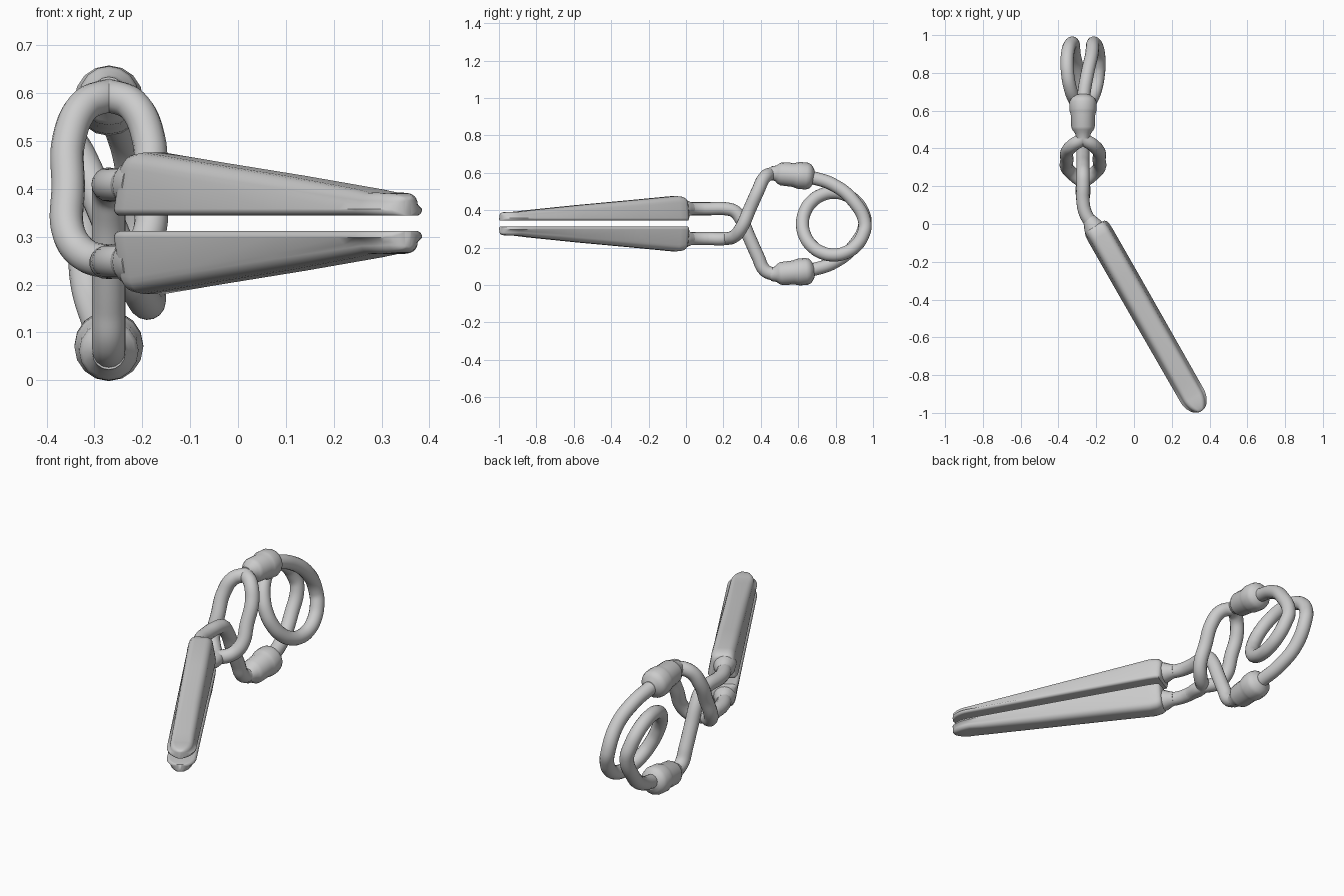
import bpy, bmesh, math
from mathutils import Vector

if "Cube" in bpy.data.objects:
    bpy.data.objects.remove(bpy.data.objects["Cube"])

H = 0.656      # total height, mirror z -> H - z
CX = -0.27     # x of the wire plane
R = 0.035      # wire radius


def flip(pts):
    return [(x, y, H - z) for x, y, z in pts]


def smooth(ob, angle=40):
    bpy.ops.object.select_all(action='DESELECT')
    ob.select_set(True)
    bpy.context.view_layer.objects.active = ob
    bpy.ops.object.shade_smooth_by_angle(angle=math.radians(angle))


def tube(name, pts, radii=None, curved=True):
    """Round wire through points, optional radius per point."""
    cu = bpy.data.curves.new(name, 'CURVE')
    cu.dimensions = '3D'
    cu.bevel_depth = 1.0
    cu.bevel_resolution = 6
    cu.resolution_u = 8
    cu.use_fill_caps = True
    radii = radii or [R] * len(pts)
    sp = cu.splines.new('BEZIER' if curved else 'POLY')
    if curved:
        sp.bezier_points.add(len(pts) - 1)
        for b, p, r in zip(sp.bezier_points, pts, radii):
            b.co, b.radius = p, r
            b.handle_left_type = b.handle_right_type = 'AUTO'
    else:
        sp.points.add(len(pts) - 1)
        for b, p, r in zip(sp.points, pts, radii):
            b.co, b.radius = (*p, 1), r
    ob = bpy.data.objects.new(name, cu)
    bpy.context.collection.objects.link(ob)
    bpy.ops.object.select_all(action='DESELECT')
    ob.select_set(True)
    bpy.context.view_layer.objects.active = ob
    bpy.ops.object.convert(target='MESH')
    smooth(bpy.context.view_layer.objects.active, 50)


def section(w, h):
    """Rounded trapezoid: flat below, narrower rounded top."""
    top, out = 0.8 * w, []
    rb, rt = min(0.014, h * .3, w * .4), min(0.035, h * .5, w * .5)
    corners = [(w - rb, rb, rb, -90), (top - rt, h - rt, rt, 0),
               (-top + rt, h - rt, rt, 90), (-w + rb, rb, rb, 180)]
    for cx, cz, r, a0 in corners:
        for i in range(6):
            a = math.radians(a0 + 18 * i)
            out.append((cx + r * math.cos(a), cz + r * math.sin(a)))
    return out


def jaw(name, mirrored):
    base, u = Vector((-0.2, -0.02, 0)), Vector((0.496, -0.868, 0))
    v = Vector((0.868, 0.496, 0))
    rows = [(-.012, .055, .104), (-.004, .066, .12), (.012, .071, .128),
            (.05, .073, .132), (.3, .073, .111), (.65, .072, .083), (.95, .071, .056)]
    # rounded tip
    for i in range(0, 9):
        a = math.radians(i * 10.5)
        rows.append((1.02 + .1 * math.sin(a), .07 * math.cos(a) + .001, .048 - .014 * (i / 8) ** 3))
    bm = bmesh.new()
    rings = []
    for k, (s, w, h) in enumerate(rows):
        inset = .008 if k == 0 else 0
        ring = []
        for a, z in section(w, h):
            z = .344 + inset + z
            p = base + u * s + v * a
            ring.append(bm.verts.new((p.x, p.y, H - z if mirrored else z)))
        rings.append(ring)
    for a, b in zip(rings, rings[1:]):
        for i in range(len(a)):
            j = (i + 1) % len(a)
            bm.faces.new((a[i], a[j], b[j], b[i]))
    bm.faces.new(rings[0])
    bm.faces.new(rings[-1])
    bmesh.ops.recalc_face_normals(bm, faces=bm.faces)
    me = bpy.data.meshes.new(name)
    bm.to_mesh(me)
    bm.free()
    ob = bpy.data.objects.new(name, me)
    bpy.context.collection.objects.link(ob)
    smooth(ob, 45)


# jaws
jaw("upper_jaw", False)
jaw("lower_jaw", True)

# coil spring: upper lead, one full turn, lower lead (two-fold symmetric)
lead = [(CX, .60, .588), (CX + .004, .68, .573), (CX + .022, .79, .535), (CX + .046, .895, .45)]
coil = []
for i in range(17):
    a = -math.tau * i / 16
    t = i / 16
    x = .055 * math.cos(math.pi * t) + .042 * math.sin(math.tau * t)
    coil.append((CX + x, .79 + .167 * math.cos(a), H / 2 + .167 * math.sin(a)))
tail = [(2 * CX - x, y, H - z) for x, y, z in reversed(lead)]
tube("coil_spring", lead + coil + tail)

# side profile of a crossing arm (y, z), upper collar down to the lower jaw
arm = [(.53, .595), (.46, .595), (.42, .575), (.385, .505), (.34, .405), (.295, .305),
       (.26, .262), (.21, .248), (.12, .248)]
spread = [0, 0, .05, .083, .085, .083, .05, 0, 0]
stub = [(CX, .21, .248), (CX, .12, .248), (CX + .012, .06, .248), (CX + .04, .01, .248),
        (CX + .085, -.05, .248)]

# split arm forming the open link, and its single stub
for side, s in (("left", -1), ("right", 1)):
    tube("link_arm_" + side, [(CX + s * d, y, z) for (y, z), d in zip(arm, spread)])
tube("lower_stub", stub)

# single arm that passes through the link
tube("through_arm", flip([(CX, y, z) for y, z in arm[:-1]] + stub[1:]))

# collars and the flares where the wire meets the jaws
collar = [(-.135, .034), (-.105, .042), (-.09, .055), (-.075, .062), (-.01, .064), (.01, .07),
          (.02, .072), (.06, .072), (.078, .066), (.09, .052), (.1, .034)]
pts = [(CX, .585 + t * .995, .588 - t * .09) for t, r in collar]
flare = [(CX + .03, .03, .248), (CX + .042, .01, .248), (CX + .054, -.012, .248), (CX + .075, -.05, .248)]
for name, f in (("upper", lambda p: p), ("lower", flip)):
    tube(name + "_collar", f(pts), [r for t, r in collar], False)
    tube(name + "_flare", f(flip(flare)), [.034, .042, .053, .055], False)
